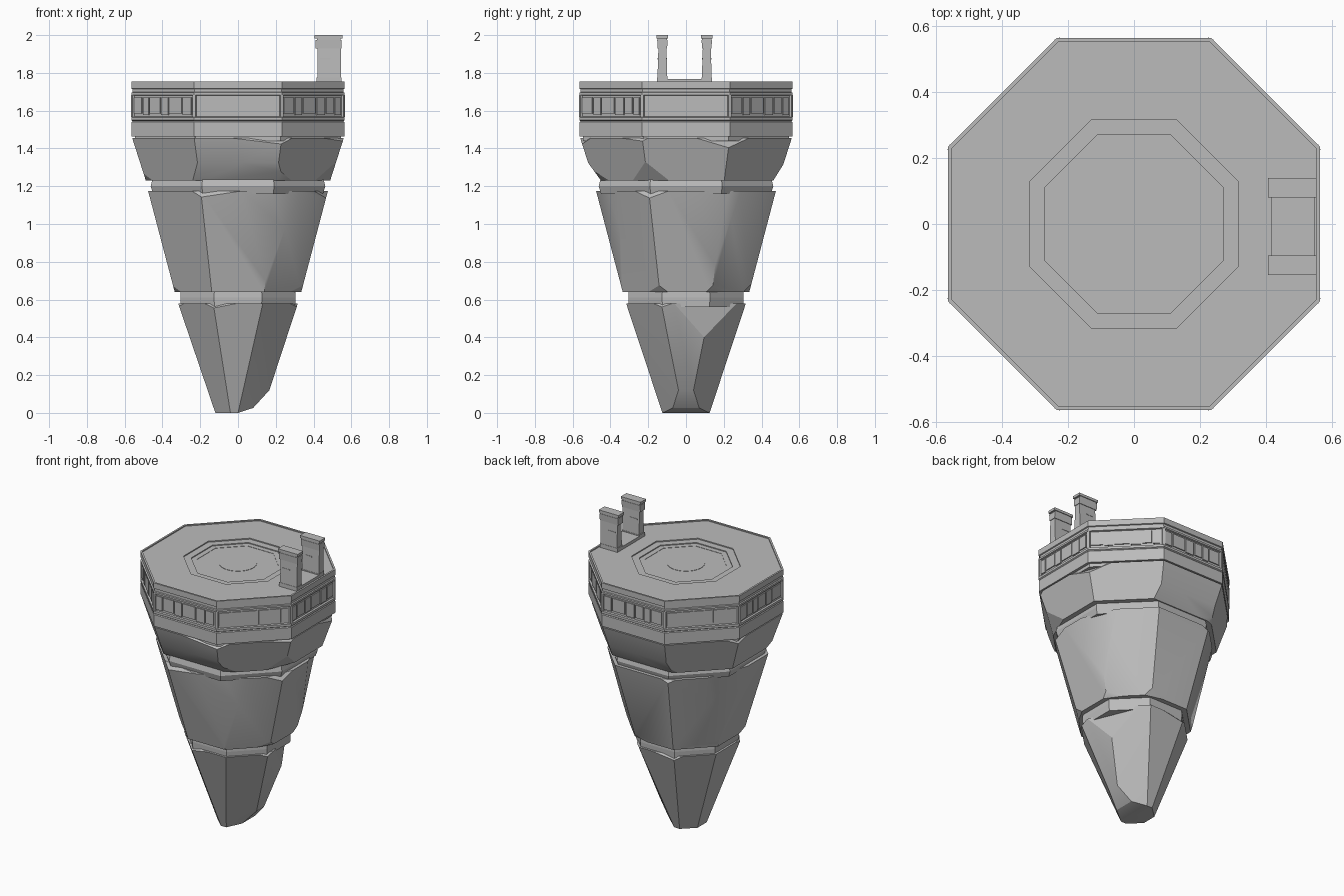
import bpy, bmesh, math
from mathutils import Vector, Matrix

cube = bpy.data.objects.get("Cube")
if cube:
    bpy.data.objects.remove(cube, do_unlink=True)

stone = bpy.data.materials.new("grey stone")
stone.use_nodes = True
GREY = (0.5, 0.5, 0.5, 1)
stone.diffuse_color = GREY
stone.node_tree.nodes["Principled BSDF"].inputs["Base Color"].default_value = GREY


def finish(name, bm, smooth=False):
    bmesh.ops.recalc_face_normals(bm, faces=bm.faces)
    mesh = bpy.data.meshes.new(name)
    bm.to_mesh(mesh)
    bm.free()
    mesh.materials.append(stone)
    ob = bpy.data.objects.new(name, mesh)
    bpy.context.collection.objects.link(ob)
    if smooth:
        bpy.ops.object.select_all(action='DESELECT')
        ob.select_set(True)
        bpy.context.view_layer.objects.active = ob
        bpy.ops.object.shade_smooth_by_angle(angle=math.radians(28))
    return ob


def ring(apothem, z, sides=8):
    r = apothem / math.cos(math.pi / sides)
    angles = [(i + 0.5) * math.tau / sides for i in range(sides)]
    return [Vector((r * math.cos(a), r * math.sin(a), z)) for a in angles]


def loft(name, profile, sides=8):
    """Closed prism through (apothem, height) rings."""
    bm = bmesh.new()
    rows = [[bm.verts.new(p) for p in ring(a, z, sides)] for a, z in profile]
    for low, high in zip(rows, rows[1:]):
        for i in range(sides):
            j = (i + 1) % sides
            bm.faces.new((low[i], low[j], high[j], high[i]))
    bm.faces.new(rows[0])
    bm.faces.new(rows[-1])
    return finish(name, bm)


def rock(name, points, chips):
    """Convex boulder tier with flat chips (angle, radius, height, tilt) cut off."""
    bm = bmesh.new()
    for p in points:
        bm.verts.new(p)
    hull = bmesh.ops.convex_hull(bm, input=bm.verts)
    loose = [v for v in hull["geom_interior"] if isinstance(v, bmesh.types.BMVert)]
    bmesh.ops.delete(bm, geom=loose, context='VERTS')
    for angle, radius, z, tilt in chips:
        a, t = math.radians(angle), math.radians(tilt)
        out = Vector((math.cos(a), math.sin(a), 0))
        bmesh.ops.bisect_plane(
            bm, geom=bm.verts[:] + bm.edges[:] + bm.faces[:],
            plane_co=out * radius + Vector((0, 0, z)),
            plane_no=out * math.cos(t) + Vector((0, 0, math.sin(t))),
            clear_outer=True)
        edges = [e for e in bm.edges if e.is_boundary]
        if edges:
            bmesh.ops.holes_fill(bm, edges=edges, sides=0)
    return finish(name, bm, True)


def add_box(bm, lo, hi, turn=0, taper=1):
    lo, hi = Vector(lo), Vector(hi)
    mid = (lo + hi) / 2
    spin = Matrix.Rotation(turn, 4, 'Z')
    verts = bmesh.ops.create_cube(bm, size=1)["verts"]
    for v in verts:
        k = taper if v.co.z > 0 else 1
        size = hi - lo
        v.co = spin @ (mid + Vector((v.co.x * size.x, v.co.y * size.y * k, v.co.z * size.z)))


# Hanging rock in three tiers with narrow necks between
rock("upper_rock", ring(0.56, 1.455) + ring(0.488, 1.23),
     [(-90, 0.45, 1.23, -36), (-22.5, 0.485, 1.23, -38), (-62, 0.492, 1.23, -42),
      (-80, 0.546, 1.455, 48), (-38, 0.565, 1.455, 40), (90, 0.462, 1.23, -32),
      (20, 0.545, 1.455, 40), (158, 0.575, 1.455, 35), (205, 0.51, 1.23, -40),
      (115, 0.505, 1.23, -40)])
loft("upper_neck", [(0.45, 1.16), (0.462, 1.20), (0.45, 1.25)])
rock("middle_rock", ring(0.476, 1.175) + ring(0.335, 0.64),
     [(-22.5, 0.475, 1.175, 38), (-67.5, 0.405, 0.88, -8), (-100, 0.465, 1.175, 42),
      (35, 0.335, 0.64, -40), (-30, 0.338, 0.64, -42), (112, 0.495, 1.175, 36),
      (160, 0.41, 0.9, -9), (202.5, 0.345, 0.64, -40), (250, 0.49, 1.175, 38),
      (75, 0.338, 0.64, -38), (22.5, 0.43, 0.95, -9)])
loft("lower_neck", [(0.302, 0.56), (0.305, 0.61), (0.302, 0.66)])

# Pointed foot, worn away toward +x
foot = []
for side in (-1, 1):
    foot += [Vector(p) for p in ((0.166, side * 0.04, 0.12), (0.08, side * 0.07, 0.026),
                                 (0, side * 0.125, 0), (-0.04, side * 0.125, 0),
                                 (-0.12, side * 0.05, 0))]
rock("lower_rock", ring(0.317, 0.58) + foot,
     [(-22.5, 0.32, 0.58, 40), (-105, 0.307, 0.58, 45), (100, 0.305, 0.58, 42),
      (22.5, 0.275, 0.4, 2), (202, 0.325, 0.58, 38)])

# Octagonal platform: trim bands, recessed frieze and stepped floor
loft("platform", [(0.545, 1.44), (0.545, 1.462), (0.563, 1.462), (0.563, 1.54),
                  (0.558, 1.545), (0.565, 1.55), (0.565, 1.565), (0.554, 1.568),
                  (0.554, 1.68), (0.565, 1.683), (0.565, 1.695), (0.558, 1.698),
                  (0.558, 1.714), (0.565, 1.717), (0.565, 1.755), (0.553, 1.755),
                  (0.553, 1.748), (0.315, 1.748), (0.315, 1.741), (0.27, 1.741),
                  (0.27, 1.735), (0.237, 1.735), (0.237, 1.733)])
loft("floor_disc", [(0.115, 1.72), (0.115, 1.735)], 48)

# Frieze panels in uneven widths, repeated round the eight sides
bm = bmesh.new()
widths = (0.05, 0.085, 0.06, 0.1, 0.07, 0.065)
for side in range(8):
    turn = side * math.tau / 8
    y = -0.218
    for n in range(len(widths)):
        w = widths[(n + side) % len(widths)]
        low = 1.578 + 0.006 * ((n + side) % 2)
        add_box(bm, (0.545, y, low), (0.561, y + w - 0.008, 1.67), turn)
        y += w + 0.001
    # Corner posts
    corner = turn + math.pi / 8
    add_box(bm, (0.585, -0.009, 1.566), (0.609, 0.009, 1.682), corner)
finish("frieze_panels", bm)

# Gate: two capped pillars joined by a low sill
for name, y in (("front_pillar", -0.125), ("back_pillar", 0.11)):
    bm = bmesh.new()
    for x0, x1, half, z0, z1, taper in (
            (0.415, 0.547, 0.028, 1.74, 1.775, 1),
            (0.42, 0.545, 0.026, 1.775, 1.94, 0.8),
            (0.411, 0.549, 0.025, 1.93, 1.975, 1.1),
            (0.418, 0.542, 0.025, 1.975, 1.983, 1),
            (0.406, 0.553, 0.03, 1.983, 2.0, 1)):
        add_box(bm, (x0, y - half, z0), (x1, y + half, z1), 0, taper)
    # Raised slot plates on both broad faces
    add_box(bm, (0.435, y - 0.025, 1.872), (0.49, y + 0.025, 1.878))
    finish(name, bm)
bm = bmesh.new()
add_box(bm, (0.415, -0.1, 1.735), (0.547, 0.085, 1.768))
finish("gate_sill", bm)
